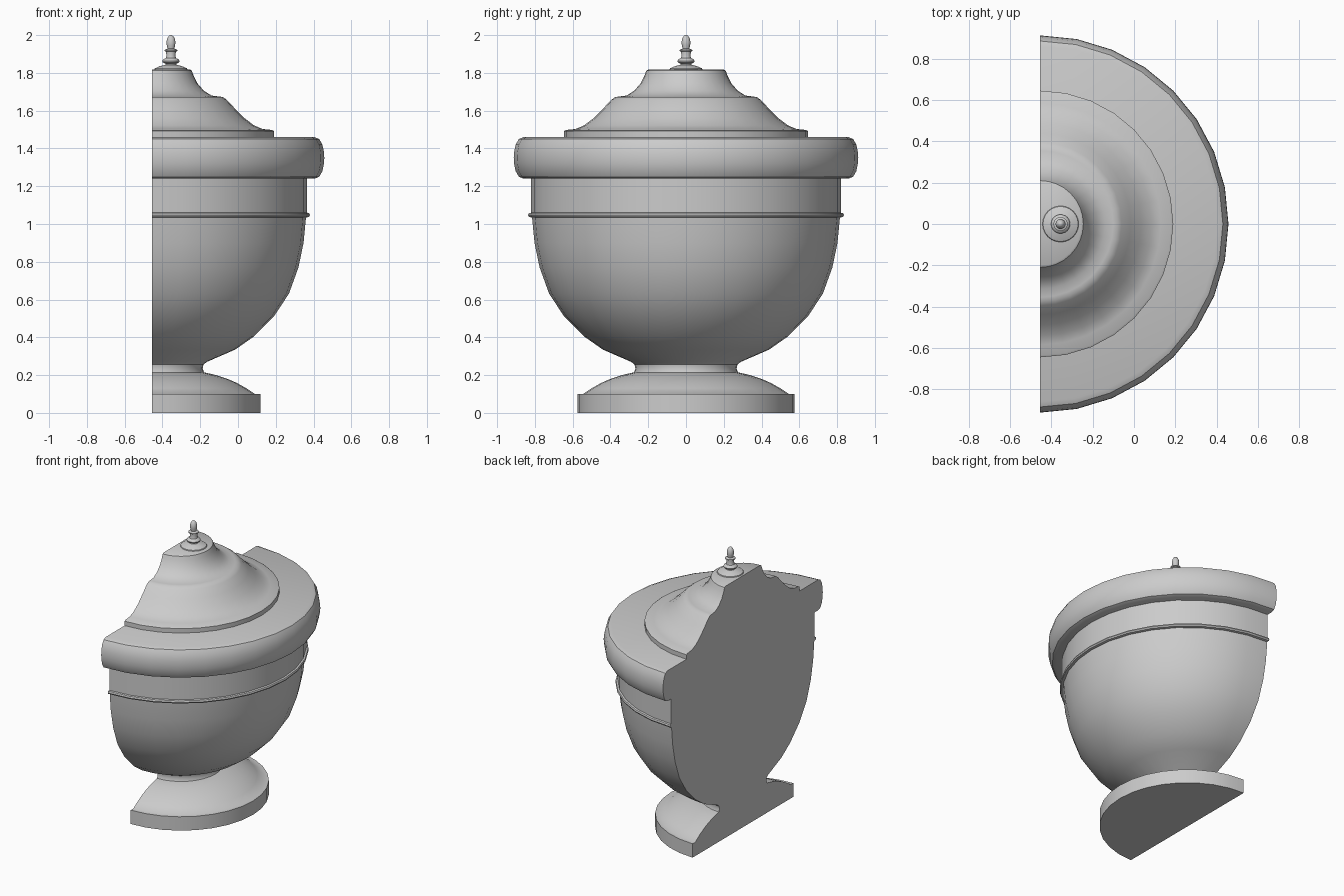
import bpy, bmesh, math

CUT_X = -0.455      # plane of the flat back, and axis of the half urn

stone = bpy.data.materials.new("grey stone")
stone.diffuse_color = (0.6, 0.6, 0.6, 1)


def lathe(name, profile, x, steps, half):
    """Revolve (radius, z) points; a half turn gets a flat wall at the back."""
    bm = bmesh.new()
    start, sweep = (-math.pi / 2, math.pi) if half else (0, 2 * math.pi)
    rings = []
    for i in range(steps + 1 if half else steps):
        a = start + sweep * i / steps
        rings.append([bm.verts.new((x + r * math.cos(a), r * math.sin(a), z))
                      for r, z in profile])
    pairs = list(zip(rings, rings[1:])) if half else list(zip(rings, rings[1:] + rings[:1]))
    for a, b in pairs:
        for j in range(len(profile) - 1):
            bm.faces.new((a[j], b[j], b[j + 1], a[j + 1]))
    # top and bottom discs, then the back wall
    bm.faces.new([r[0] for r in reversed(rings)])
    bm.faces.new([r[-1] for r in rings])
    if half:
        bm.faces.new(rings[0] + rings[-1][::-1])
    bmesh.ops.recalc_face_normals(bm, faces=bm.faces)
    mesh = bpy.data.meshes.new(name)
    bm.to_mesh(mesh)
    bm.free()
    mesh.materials.append(stone)
    ob = bpy.data.objects.new(name, mesh)
    bpy.context.collection.objects.link(ob)
    bpy.ops.object.select_all(action='DESELECT')
    ob.select_set(True)
    bpy.context.view_layer.objects.active = ob
    bpy.ops.object.shade_smooth_by_angle(angle=math.radians(35))
    return ob


parts = {
    # plinth disc with sloping top and short stem
    "foot": [(0.575, 0), (0.575, 0.1), (0.545, 0.1), (0.5, 0.13), (0.45, 0.158),
             (0.4, 0.18), (0.34, 0.2), (0.275, 0.215)],
    "bowl": [(0.275, 0.215), (0.268, 0.235), (0.272, 0.255), (0.29, 0.27),
             (0.44, 0.335), (0.54, 0.405), (0.645, 0.51), (0.725, 0.632),
             (0.775, 0.77), (0.802, 0.90), (0.815, 1.035)],
    # thin moulding around the bowl
    "band": [(0.82, 1.035), (0.832, 1.038), (0.836, 1.047), (0.832, 1.057), (0.82, 1.06)],
    "collar": [(0.82, 1.06), (0.82, 1.24)],
    # thick rounded rim
    "rim": [(0.86, 1.24), (0.885, 1.25), (0.902, 1.28), (0.91, 1.32), (0.912, 1.35),
            (0.91, 1.38), (0.902, 1.42), (0.885, 1.45), (0.86, 1.46)],
    # stepped bell-shaped lid
    "lid": [(0.645, 1.46), (0.645, 1.492), (0.635, 1.498), (0.585, 1.503),
            (0.54, 1.522), (0.49, 1.56), (0.44, 1.61), (0.395, 1.658),
            (0.375, 1.672), (0.355, 1.675), (0.315, 1.68), (0.275, 1.705),
            (0.24, 1.745), (0.22, 1.785), (0.21, 1.812), (0.2, 1.818)],
}
for name, profile in parts.items():
    lathe(name, profile, CUT_X, 16, True)

# turned knob, whole, standing just in front of the back wall
lathe("finial", [(0.088, 1.817), (0.085, 1.824), (0.06, 1.835), (0.03, 1.843),
                 (0.028, 1.848), (0.043, 1.855), (0.046, 1.863), (0.04, 1.872),
                 (0.027, 1.878), (0.024, 1.89), (0.026, 1.912), (0.034, 1.916),
                 (0.034, 1.922), (0.018, 1.928), (0.022, 1.945), (0.024, 1.962),
                 (0.02, 1.982), (0.012, 1.995), (0.004, 2.0)], -0.355, 24, False)
